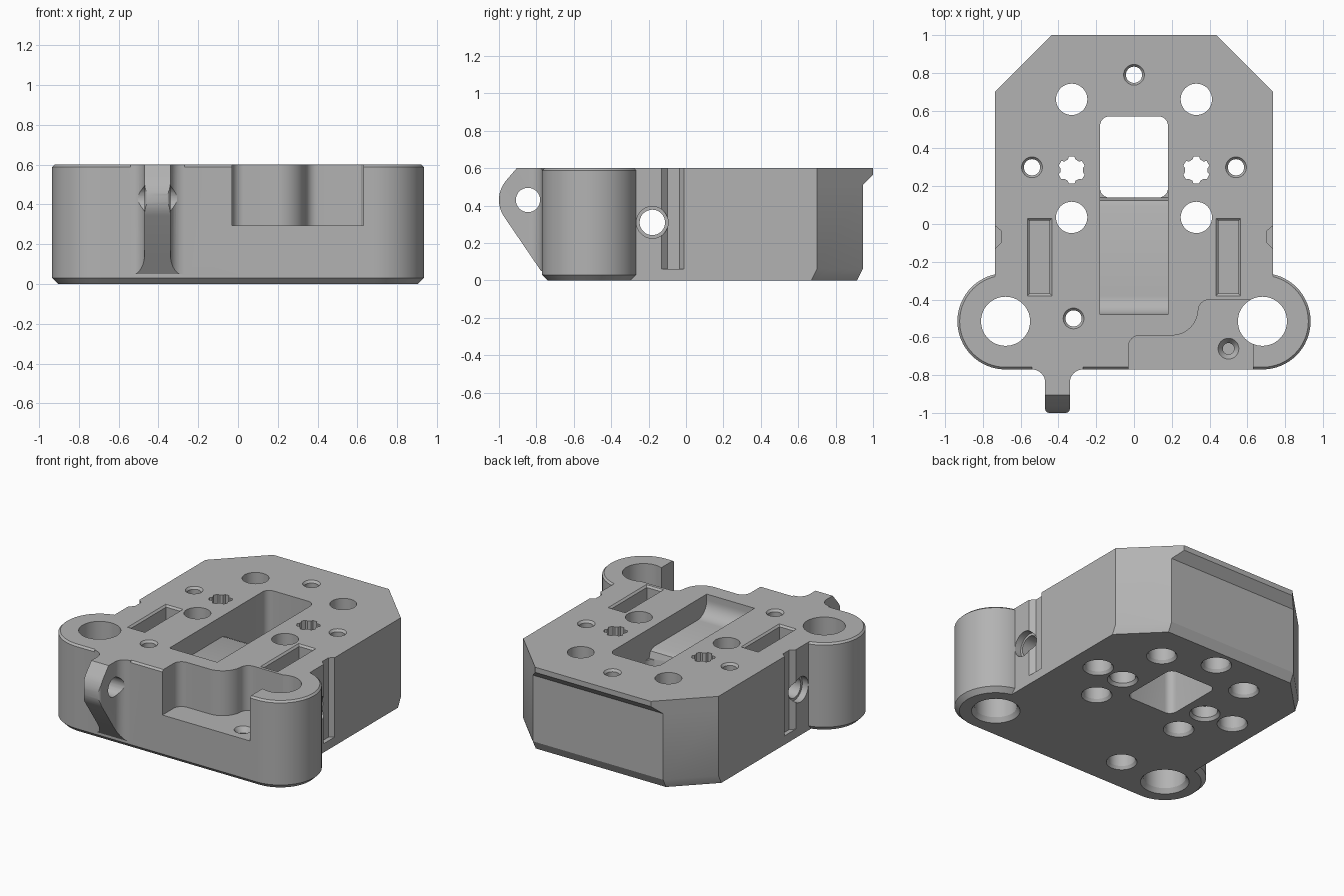
import bpy, bmesh
from math import sin, cos, pi, radians

if "Cube" in bpy.data.objects:
    bpy.data.objects.remove(bpy.data.objects["Cube"], do_unlink=True)

grey = bpy.data.materials.new("plain grey")
grey.use_nodes = True
grey.diffuse_color = (0.45, 0.45, 0.45, 1)
grey.node_tree.nodes["Principled BSDF"].inputs["Base Color"].default_value = grey.diffuse_color


def loft(name, rings):
    """Closed solid through a stack of equal-length rings."""
    bm = bmesh.new()
    vs = [[bm.verts.new(p) for p in ring] for ring in rings]
    n = len(vs[0])
    for a, b in zip(vs, vs[1:]):
        for i in range(n):
            j = (i + 1) % n
            bm.faces.new((a[i], a[j], b[j], b[i]))
    bm.faces.new(vs[0][::-1])
    bm.faces.new(vs[-1])
    bmesh.ops.recalc_face_normals(bm, faces=bm.faces)
    me = bpy.data.meshes.new(name)
    bm.to_mesh(me)
    bm.free()
    me.materials.append(grey)
    ob = bpy.data.objects.new(name, me)
    bpy.context.collection.objects.link(ob)
    return ob


def arc(cx, cy, r, a0, a1, n=10):
    return [(cx + r * cos(radians(a0 + (a1 - a0) * i / n)),
             cy + r * sin(radians(a0 + (a1 - a0) * i / n))) for i in range(n + 1)]


def prism_z(name, plan, z0, z1):
    return loft(name, [[(x, y, z) for x, y in plan] for z in (z0, z1)])


def prism_x(name, side, x0, x1):
    return loft(name, [[(x, y, z) for y, z in side] for x in (x0, x1)])


def turned(name, x, y, profile, n=40):
    return loft(name, [[(x + r * cos(2 * pi * i / n), y + r * sin(2 * pi * i / n), z)
                        for i in range(n)] for r, z in profile])


def round_rect(x0, x1, y0, y1, r):
    return (arc(x1 - r, y1 - r, r, 0, 90, 6) + arc(x0 + r, y1 - r, r, 90, 180, 6)
            + arc(x0 + r, y0 + r, r, 180, 270, 6) + arc(x1 - r, y0 + r, r, 270, 360, 6))


def combine(target, other, operation):
    mod = target.modifiers.new(other.name, "BOOLEAN")
    mod.operation, mod.object, mod.solver = operation, other, "EXACT"
    bpy.context.view_layer.objects.active = target
    bpy.ops.object.modifier_apply(modifier=mod.name)
    bpy.data.objects.remove(other, do_unlink=True)


H = 0.6
EAR_X, EAR_Y = 0.68, -0.515

# Main block with cut back corners, chamfered foot and a lip along the back
rings = []
for z, back, diag in ((0, 0.915, 1.405), (0.06, 0.945, 1.435), (0.51, 0.945, 1.435),
                      (0.565, 1, 1.435), (H, 1, 1.435)):
    half = [(0.735, EAR_Y), (0.735, diag - 0.735), (diag - back, back)]
    rings.append([(x, y, z) for x, y in half + [(-x, y) for x, y in half[::-1]]])
body = loft("mount_block", rings)

# Front bar with rounded ears
rings = []
for z, r in ((0, 0.225), (0.03, 0.255), (H - 0.012, 0.255), (H, 0.243)):
    plan = arc(EAR_X, EAR_Y, r, -90, 90, 32) + arc(-EAR_X, EAR_Y, r, 90, 270, 32)
    rings.append([(x, y, z) for x, y in plan])
combine(body, loft("front_bar", rings), "UNION")

# Front lug: flared plan trimmed by its side profile
TX = -0.405
plan = ([(TX - 0.135, -0.7)] + arc(TX - 0.135, -0.84, 0.07, 90, 0, 8)
        + arc(TX - 0.045, -0.98, 0.02, 180, 270, 4)
        + arc(TX + 0.045, -0.98, 0.02, 270, 360, 4)
        + arc(TX + 0.135, -0.84, 0.07, 180, 90, 8) + [(TX + 0.135, -0.7)])
lug = prism_z("front_lug", plan, -0.1, 0.8)
side = ([(-0.7, H), (-0.905, H)] + arc(-0.84, 0.43, 0.16, 140, 212, 14)
        + [(-0.775, 0.05), (-0.7, 0.05)])
combine(lug, prism_x("lug_profile", side, -0.7, -0.1), "INTERSECT")
combine(body, lug, "UNION")

cutters = [prism_x("lug_hole", arc(-0.845, 0.43, 0.065, 0, 350, 35), -0.62, -0.2)]

# Stepped front pocket that opens into the left ear
plan = ([(-0.03, -0.9)] + arc(0.03, -0.65, 0.06, 180, 90, 8) + arc(0.2, -0.45, 0.14, -90, 0, 12)
        + arc(0.4, -0.46, 0.06, 180, 90, 8) + [(0.63, -0.4), (0.63, -0.9)])
cutters.append(prism_z("front_pocket", plan, 0.295, 0.8))
cutters.append(turned("pocket_screw_hole", 0.5, -0.66,
                      [(0.03, 0.1), (0.03, 0.26), (0.055, 0.295), (0.055, 0.35)]))

# Central opening and shallow trough with a curved front end
cutters.append(prism_z("centre_window", round_rect(-0.18, 0.18, 0.14, 0.57, 0.05), -0.1, 0.8))
side = ([(0.3, 0.8), (0.3, 0.4), (0.14, 0.4), (0.125, 0.445), (0.09, 0.46)]
        + arc(-0.38, 0.56, 0.1, 270, 180, 10) + [(-0.48, 0.8)])
cutters.append(prism_x("centre_trough", side, -0.18, 0.18))

# Cross bore through the whole width
cutters.append(prism_x("cross_bore", arc(-0.18, 0.31, 0.068, 0, 350, 35), -1, 1))

# Plain and counterbored vertical holes
through = [(0.095, -0.01), (0.095, 0), (0.083, 0.02), (0.083, 0.8)]
stepped = [(0.095, -0.01), (0.095, 0), (0.083, 0.02), (0.083, 0.42), (0.043, 0.42),
           (0.043, 0.585), (0.055, H), (0.055, 0.8)]
ear = [(0.15, -0.01), (0.15, 0), (0.13, 0.03), (0.13, 0.8)]
cutters.append(turned("back_screw_hole", 0, 0.79, stepped))
cutters.append(turned("front_screw_hole", -0.32, -0.5, stepped))

for s in (-1, 1):
    cutters.append(turned("ear_hole", s * EAR_X, EAR_Y, ear, 56))
    cutters.append(turned("side_screw_hole", s * 0.54, 0.3, stepped))
    for y in (0.66, 0.035):
        cutters.append(turned("rod_hole", s * 0.33, y, through))
    # Ribbed insert hole
    star = []
    for i in range(6):
        a = radians(60 * i + 30)
        star += [(s * 0.33 + r * cos(a + t), 0.285 + r * sin(a + t))
                 for t, r in ((-0.35, 0.06), (-0.2, 0.073), (0.2, 0.073), (0.35, 0.06))]
    cutters.append(prism_z("insert_hole", star, -0.1, 0.8))
    cutters.append(turned("insert_hole_foot", s * 0.33, 0.285,
                          [(0.095, -0.01), (0.095, 0), (0.08, 0.02), (0.08, 0.1)]))
    # Nut slot with chamfered mouth
    slot = [[(s * 0.5 + sx * (0.053 + d), -0.175 + sy * (0.193 + d), z)
             for sx, sy in ((-1, -1), (1, -1), (1, 1), (-1, 1))]
            for z, d in ((0.11, 0), (H - 0.012, 0), (H, 0.012), (0.8, 0.012))]
    cutters.append(loft("nut_slot", slot))
    # Side groove and bolt head recess
    groove = [(s * x, y) for x, y in ((0.8, -0.01), (0.735, -0.01), (0.705, -0.035),
                                     (0.705, -0.1), (0.735, -0.13), (0.8, -0.13))]
    cutters.append(prism_z("side_groove", groove, 0.06, 0.8))
    cutters.append(prism_x("bolt_recess", arc(-0.18, 0.31, 0.085, 0, 350, 35),
                           *sorted((s * 0.69, s * 1.0))))

for c in cutters:
    combine(body, c, "DIFFERENCE")

bpy.ops.object.select_all(action="DESELECT")
body.select_set(True)
bpy.context.view_layer.objects.active = body
bpy.ops.object.shade_smooth_by_angle(angle=radians(25))
